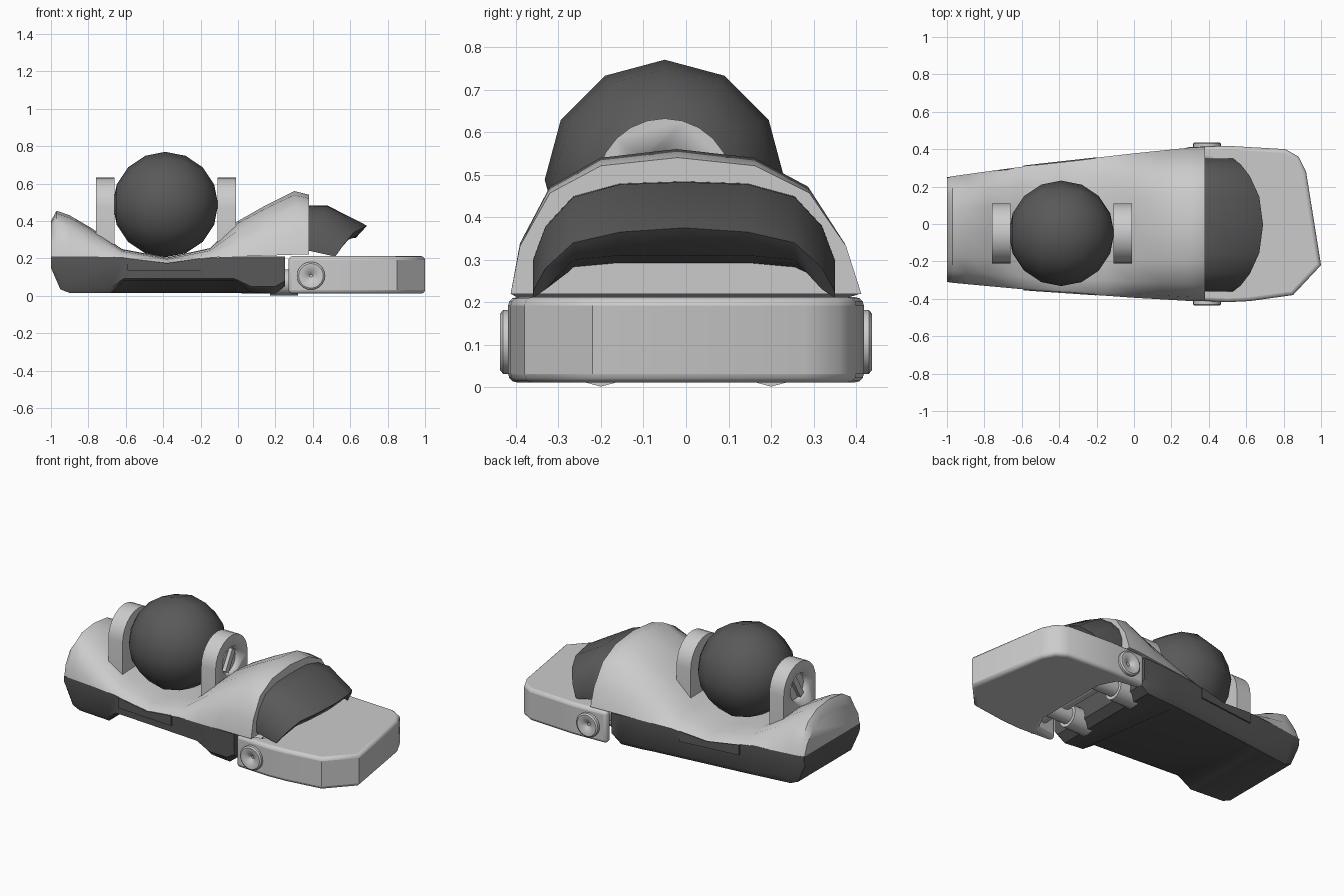
import bpy, bmesh
from math import sin, cos, pi, radians
from mathutils import Matrix

if "Cube" in bpy.data.objects:
    bpy.data.objects.remove(bpy.data.objects["Cube"])

dark = bpy.data.materials.new("dark_grey")
dark.diffuse_color = (0.1, 0.1, 0.1, 1)
dark.use_nodes = True
dark.node_tree.nodes["Principled BSDF"].inputs["Base Color"].default_value = dark.diffuse_color


def finish(name, bm, mat=None, angle=35):
    bmesh.ops.recalc_face_normals(bm, faces=bm.faces)
    me = bpy.data.meshes.new(name)
    bm.to_mesh(me)
    bm.free()
    ob = bpy.data.objects.new(name, me)
    bpy.context.collection.objects.link(ob)
    if mat:
        me.materials.append(mat)
    bpy.ops.object.select_all(action='DESELECT')
    ob.select_set(True)
    bpy.context.view_layer.objects.active = ob
    bpy.ops.object.shade_smooth_by_angle(angle=radians(angle))
    return ob


def loft(name, rings, mat=None, angle=35):
    bm = bmesh.new()
    vs = [[bm.verts.new(p) for p in r] for r in rings]
    n = len(rings[0])
    for a, b in zip(vs, vs[1:]):
        for i in range(n):
            j = (i + 1) % n
            bm.faces.new((a[i], a[j], b[j], b[i]))
    bm.faces.new(vs[0])
    bm.faces.new(vs[-1])
    return finish(name, bm, mat, angle)


def prism(name, ring, offset, mat=None, bevel=0):
    top = [tuple(c + o for c, o in zip(p, offset)) for p in ring]
    ob = loft(name, [ring, top], mat)
    if bevel:
        m = ob.modifiers.new("bevel", 'BEVEL')
        m.width, m.segments, m.limit_method = bevel, 3, 'ANGLE'
        m.angle_limit = radians(60)
    return ob


def lathe(name, centre, axis, prof, segs=20, mat=None):
    # prof: (distance along axis, radius)
    def pt(d, r, a):
        u, v = r * cos(a), r * sin(a)
        off = (d, u, v) if axis == 'x' else (u, d, v)
        return tuple(c + o for c, o in zip(centre, off))
    return loft(name, [[pt(d, r, 2 * pi * i / segs) for i in range(segs)]
                       for d, r in prof], mat)


def mid(x):
    return -0.03 * (0.38 - x) / 1.38


# upper shell: arched sections with a saddle for the ball
ARCH = [(1, 0), (.93, .35), (.74, .74), (.44, .94), (0, 1)]
ARCH += [(-a, b) for a, b in ARCH[-2::-1]]
rings = []
for x, w, zb, zt in [(-1, .275, .21, .40), (-.97, .285, .21, .455), (-.9, .293, .21, .43),
                     (-.78, .307, .21, .36), (-.62, .325, .205, .25), (-.38, .352, .17, .205),
                     (-.15, .372, .205, .255), (0, .386, .21, .40), (.15, .398, .215, .485),
                     (.3, .41, .22, .56), (.38, .412, .22, .54)]:
    rings.append([(x, mid(x) + w * a - .02 * b, zb + (zt - zb) * b) for a, b in ARCH])
loft("upper_shell", rings, None, 40)

# dark chassis: floor slopes up to an open notch along the front flank
rings = []
for x, w, zt, zn, zb, zf, k in [
        (-1, .28, .21, .17, .15, .15, .95), (-.95, .287, .21, .09, .035, .035, .92),
        (-.9, .293, .21, .06, .015, .015, .92), (-.68, .317, .21, .05, .015, .015, .92),
        (-.61, .325, .204, .05, .015, .08, .92), (-.38, .346, .17, .05, .015, .08, .92),
        (-.15, .368, .204, .05, .015, .08, .92), (-.02, .38, .21, .05, .015, .08, .92),
        (.07, .387, .21, .05, .012, .02, .92), (.2, .395, .21, .05, .012, .012, .92),
        (.25, .395, .21, .08, .05, .05, .92)]:
    c = mid(x)
    rings.append([(x, c + w, zt), (x, c + w * .99, zn), (x, c + w * k, zb),
                  (x, c - w * k, zf), (x, c - w * .99, max(zn, zf + .012)), (x, c - w, zt)])
loft("chassis", rings, dark)

# small dark panels on both flanks
for s in (-1, 1):
    ring = [(x, mid(x) + s * (.343 + .09 * (x + .4)), z)
            for x, z in [(-.59, .20), (-.59, .135), (-.2, .135), (-.2, .20), (-.38, .175)]]
    prism("side_panel", ring, (0, s * .008, 0), dark)

# large ball
bm = bmesh.new()
bmesh.ops.create_uvsphere(bm, u_segments=12, v_segments=8, radius=.282)
bmesh.ops.transform(bm, verts=bm.verts, matrix=Matrix.Translation((-.388, -.05, .488)) @
                    Matrix.Rotation(pi / 2, 4, 'Y'))
finish("ball", bm, dark, 60)

# ball brackets: round-topped plates with a recessed slotted screw
for x, s in ((-.71, -1), (-.06, 1)):
    ring = [(x - .05, -.05 + .16 * cos(pi * i / 12), .472 + .16 * sin(pi * i / 12))
            for i in range(13)]
    ring += [(x - .05, -.21, .22), (x - .05, .11, .22)]
    plate = prism("ball_bracket", ring, (.1, 0, 0))
    cut = lathe("recess_cutter", (x, -.05, .47), 'x', [(s * .02, .08), (s * .08, .1)])
    cut.hide_render = True
    cut.hide_viewport = True
    m = plate.modifiers.new("recess", 'BOOLEAN')
    m.object, m.operation, m.solver = cut, 'DIFFERENCE', 'EXACT'
    a = radians(60)
    d, n = (cos(a), sin(a)), (-sin(a), cos(a))
    bar = [(x + s * .018, -.05 + d[0] * p + n[0] * q, .47 + d[1] * p + n[1] * q)
           for p, q in ((-.07, -.018), (.07, -.018), (.07, .018), (-.07, .018))]
    prism("screw_bar", bar, (s * .025, 0, 0))

# dark visor bulging out of the shell
half = [(.355, .30, .40, .53, .225, .52, .21), (.325, .38, .44, .57, .28, .53, .23),
        (.26, .45, .46, .62, .34, .59, .30), (.15, .48, .48, .67, .365, .62, .31)]
centre = [(0, .485, .48, .69, .375, .63, .31)]
st = [(-h[0],) + h[1:] for h in half] + centre + half[::-1]
loft("visor", [[(.34, y - .005, zt), (xt, y - .005, zt - .003), (xp, y - .005, zp),
                (xl, y - .005, zl), (.34, y - .005, max(.25, zl - .02))]
               for y, zt, xt, xp, zp, xl, zl in st], dark, 50)

# front bumper with two short arms
outline = [(.27, -.405), (.5, -.418), (.62, -.412), (.85, -.38), (1, -.22), (.92, .28),
           (.88, .36), (.81, .4), (.5, .418), (.27, .41), (.27, .365), (.41, .34),
           (.46, .24), (.46, -.24), (.41, -.34), (.27, -.365)]
prism("front_bumper", [(x, y, .012) for x, y in outline], (0, 0, .2), None, .02)

# hinge axle, dimpled end caps and underside cylinders
lathe("hinge_axle", (.38, 0, .12), 'y', [(-.38, .05), (.38, .05)])
for s in (-1, 1):
    lathe("hinge_cap", (.39, 0, .107), 'y',
          [(s * .38, .075), (s * .43, .075), (s * .437, .066), (s * .436, .05),
           (s * .425, .02), (s * .41, .006)])
    lathe("under_cylinder", (0, s * .2, .072), 'x',
          [(.17, .07), (.32, .07), (.32, .05), (.47, .05)], 12)
